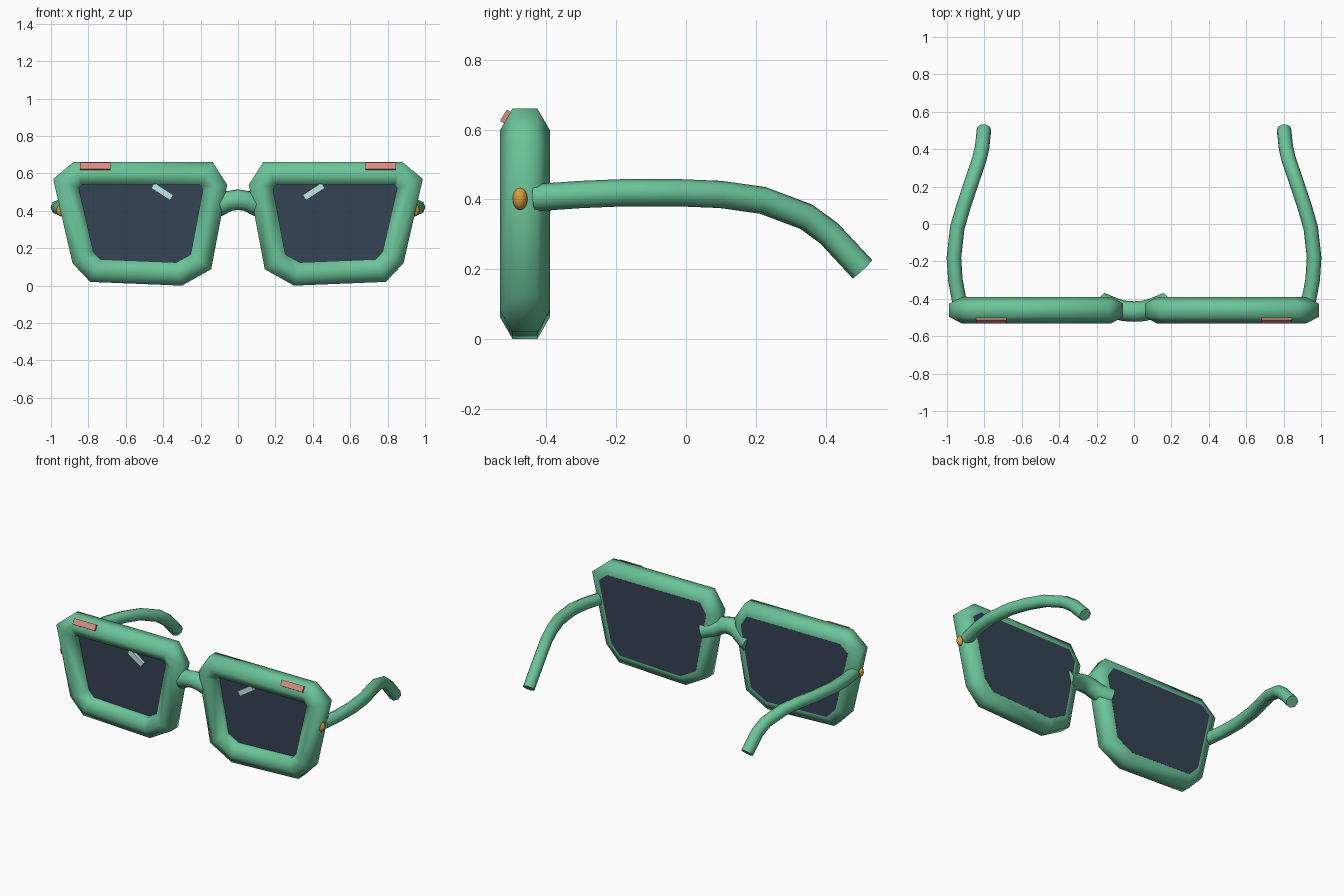
import bpy, bmesh, math
from mathutils import Vector

cube = bpy.data.objects.get("Cube")
if cube:
    bpy.data.objects.remove(cube, do_unlink=True)


def material(name, rgb):
    m = bpy.data.materials.new(name)
    m.use_nodes = True
    m.diffuse_color = (*rgb, 1)
    m.node_tree.nodes["Principled BSDF"].inputs["Base Color"].default_value = (*rgb, 1)
    return m


GREEN = material("frame green", (0.145, 0.555, 0.32))
DARK = material("lens slate", (0.036, 0.056, 0.087))
PINK = material("inlay pink", (0.73, 0.25, 0.23))
GOLD = material("rivet gold", (0.69, 0.33, 0.04))
PALE = material("glint pale blue", (0.55, 0.82, 0.8))


def finish(obj, name, mat, angle=None):
    obj.name = obj.data.name = name
    obj.data.materials.clear()
    obj.data.materials.append(mat)
    if angle:
        bpy.ops.object.select_all(action="DESELECT")
        obj.select_set(True)
        bpy.context.view_layer.objects.active = obj
        bpy.ops.object.shade_smooth_by_angle(angle=math.radians(angle))
    return obj


def from_bmesh(bm, name, mat, angle=None):
    bmesh.ops.recalc_face_normals(bm, faces=bm.faces)
    mesh = bpy.data.meshes.new(name)
    bm.to_mesh(mesh)
    bm.free()
    obj = bpy.data.objects.new(name, mesh)
    bpy.context.collection.objects.link(obj)
    return finish(obj, name, mat, angle)


def inset(points, d):
    """Mitred inward offset of a clockwise outline."""
    result = []
    for i, p in enumerate(points):
        a = (p - points[i - 1]).normalized()
        b = (points[(i + 1) % len(points)] - p).normalized()
        na, nb = Vector((a.y, -a.x)), Vector((b.y, -b.x))
        result.append(p + (na + nb) * d / (1 + na.dot(nb)))
    return result


def loops(bm, outline, section, side):
    """One vertex ring for every (inset, y) pair of the section."""
    return [[bm.verts.new((side * p.x, y, p.y)) for p in inset(outline, d)] for d, y in section]


def bridge_rings(bm, a, b):
    for i in range(len(a)):
        j = (i + 1) % len(a)
        bm.faces.new((a[i], a[j], b[j], b[i]))


def tube(name, points, radius, resolution):
    curve = bpy.data.curves.new(name, "CURVE")
    curve.dimensions = "3D"
    curve.bevel_depth = radius
    curve.bevel_resolution = resolution
    curve.use_fill_caps = True
    spline = curve.splines.new("POLY")
    spline.points.add(len(points) - 1)
    for p, co in zip(spline.points, points):
        p.co = (*co, 1)
    obj = bpy.data.objects.new(name, curve)
    bpy.context.collection.objects.link(obj)
    bpy.ops.object.select_all(action="DESELECT")
    obj.select_set(True)
    bpy.context.view_layer.objects.active = obj
    bpy.ops.object.convert(target="MESH")
    return finish(bpy.context.object, name, GREEN, 65)


def block(name, location, size, rotation, mat):
    bpy.ops.mesh.primitive_cube_add(size=1, location=location, rotation=rotation)
    obj = bpy.context.object
    obj.scale = size
    return finish(obj, name, mat)


# Outer outline of one eye, clockwise from the front (x, z)
OUTLINE = [Vector(p) for p in ((0.135, 0.66), (0.88, 0.66), (0.988, 0.57), (0.885, 0.12),
                               (0.79, 0.02), (0.30, 0.0), (0.143, 0.088), (0.058, 0.54))]
# Hexagonal rim section
MID_Y, R = -0.461, 0.071
HEX = math.radians(60)
SECTION = [(R * (math.sin(HEX) - math.sin(HEX * k)), MID_Y + R * math.cos(HEX * k))
           for k in range(6)]
TEMPLE = [(0.93, -0.433, 0.405), (0.955, -0.3, 0.414), (0.963, -0.18, 0.419), (0.945, -0.02, 0.419),
          (0.91, 0.1, 0.414), (0.87, 0.22, 0.397), (0.827, 0.345, 0.35), (0.812, 0.41, 0.302),
          (0.802, 0.505, 0.2)]

for side, label in ((1, "left"), (-1, "right")):
    # Rim
    bm = bmesh.new()
    rings = loops(bm, OUTLINE, SECTION, side)
    for k in range(6):
        bridge_rings(bm, rings[k], rings[(k + 1) % 6])
    from_bmesh(bm, label + "_rim", GREEN, 65)

    # Lens, set into the rear half of the rim
    bm = bmesh.new()
    front, back = loops(bm, OUTLINE, ((0.066, MID_Y), (0.066, -0.392)), side)
    bridge_rings(bm, front, back)
    bm.faces.new(front)
    bm.faces.new(back)
    from_bmesh(bm, label + "_lens", DARK)

    # Temple arm
    tube(label + "_temple", [(side * x, y, z) for x, y, z in TEMPLE], 0.039, 2)

    # Hinge rivet
    bpy.ops.mesh.primitive_uv_sphere_add(segments=16, ring_count=10, radius=1,
                                         location=(side * 0.945, -0.475, 0.403))
    rivet = bpy.context.object
    rivet.scale = (0.026, 0.022, 0.033)
    finish(rivet, label + "_rivet", GOLD, 60)

    # Inlay on the upper chamfer and glint bar before the lens
    block(label + "_inlay", (side * 0.763, -0.51, 0.633), (0.162, 0.03, 0.038),
          (math.radians(-32), 0, 0), PINK)
    block(label + "_glint", (side * 0.405, -0.49, 0.503), (0.12, 0.02, 0.034),
          (0, -side * math.radians(33), 0), PALE)

# Nose bridge
HALF = [(0.178, -0.42, 0.403), (0.1, -0.452, 0.425), (0.05, -0.465, 0.452)]
arch = [(-x, y, z) for x, y, z in HALF] + [(0, -0.468, 0.46)] + HALF[::-1]
tube("nose_bridge", arch, 0.055, 2)
